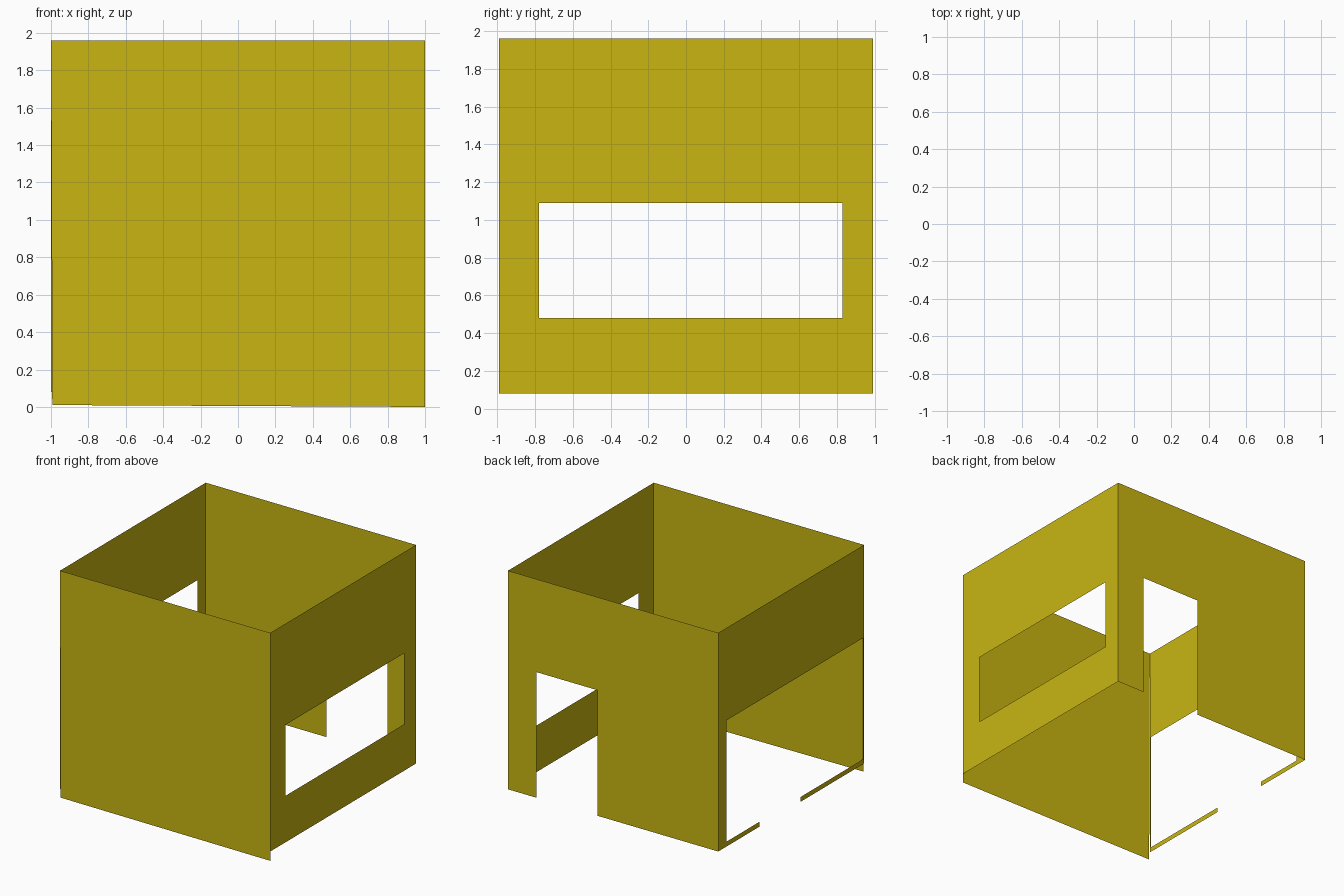
import bpy, bmesh

if "Cube" in bpy.data.objects:
    bpy.data.objects.remove(bpy.data.objects["Cube"])

W, D = 1.0, 0.99        # half width, half depth
BASE, TOP = 0.08, 1.96  # wall bottom and top

paint = bpy.data.materials.new("yellow_paint")
paint.diffuse_color = (0.58, 0.46, 0.006, 1)
paint.use_nodes = True
paint.node_tree.nodes["Principled BSDF"].inputs["Base Color"].default_value = paint.diffuse_color


def wall(name, place, u_cuts, z_cuts, openings=(), flip=False):
    """Single-sheet wall: a grid of panels, leaving out the (column, row) openings."""
    bm = bmesh.new()
    grid = [[bm.verts.new(place(u, z)) for z in z_cuts] for u in u_cuts]
    for i in range(len(u_cuts) - 1):
        for j in range(len(z_cuts) - 1):
            if (i, j) not in openings:
                f = bm.faces.new((grid[i][j], grid[i + 1][j],
                                  grid[i + 1][j + 1], grid[i][j + 1]))
                if flip:
                    f.normal_flip()
    loose = [v for v in bm.verts if not v.link_faces]
    bmesh.ops.delete(bm, geom=loose, context='VERTS')
    mesh = bpy.data.meshes.new(name)
    bm.to_mesh(mesh)
    bm.free()
    mesh.materials.append(paint)
    obj = bpy.data.objects.new(name, mesh)
    bpy.context.collection.objects.link(obj)
    return obj


# Solid front wall, hanging slightly lower than the others
front = wall("front_wall", lambda u, z: (u, -D, z), [-W, W], [0.0, TOP])
front.data.vertices[0].co = (-0.993, -D, 0.01)

# Right wall with a wide window
wall("right_wall", lambda u, z: (W, u, z),
     [-D, -0.78, 0.83, D], [BASE, 0.48, 1.09, TOP], {(1, 1)})

# Back wall with a doorway open to the floor
wall("back_wall", lambda u, z: (u, D, z),
     [-W, 0.15, 0.73, W], [BASE, 1.16, TOP], {(1, 0)}, flip=True)

# Left wall with a wide opening and a broken sill strip
wall("left_wall", lambda u, z: (-W, u, z),
     [-D, -0.975, -0.13, 0.43, 0.88, D], [BASE, 0.122, 1.165, TOP],
     {(1, 1), (2, 1), (3, 1), (2, 0)}, flip=True)
